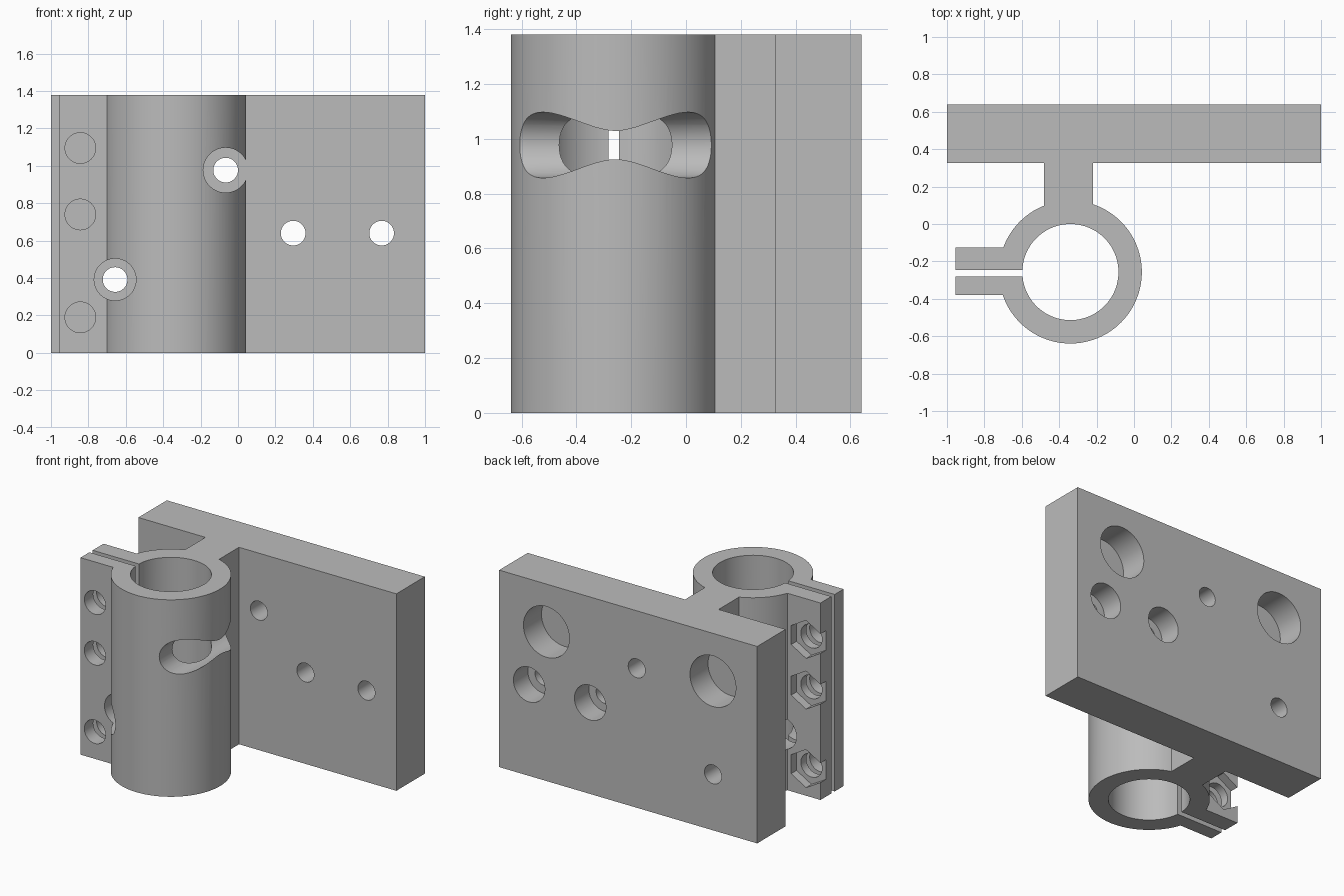
import bpy, bmesh
from math import pi, sin, cos, asin, acos, radians
from mathutils import Matrix, Vector

cube = bpy.data.objects.get("Cube")
if cube:
    bpy.data.objects.remove(cube, do_unlink=True)

HEIGHT = 1.38
CX, CY = -0.34, -0.257            # clamp tube axis
R_OUT, R_IN = 0.382, 0.257
BACK, FACE = 0.64, 0.325          # plate back and front
WEB = (-0.48, -0.22)
TAB_END = -0.955
TAB_Y = (-0.125, -0.245, -0.282, -0.38)

grey = bpy.data.materials.new("plain grey")
grey.use_nodes = True
grey.diffuse_color = (0.5, 0.5, 0.5, 1)
grey.node_tree.nodes["Principled BSDF"].inputs["Base Color"].default_value = (0.5, 0.5, 0.5, 1)


def arc(radius, start, end, steps):
    angles = [start + (end - start) * i / steps for i in range(steps + 1)]
    return [(CX + radius * cos(a), CY + radius * sin(a)) for a in angles]


def left_angle(y, radius):
    """Angle on the tube's slotted side at the given y."""
    return pi - asin((y - CY) / radius)


def make_object(name, bm):
    bmesh.ops.recalc_face_normals(bm, faces=bm.faces)
    mesh = bpy.data.meshes.new(name)
    bm.to_mesh(mesh)
    bm.free()
    mesh.materials.append(grey)
    obj = bpy.data.objects.new(name, mesh)
    bpy.context.scene.collection.objects.link(obj)
    return obj


# Plate, web, split tube and tabs as one extruded outline
outline = [(-1, BACK), (-1, FACE), (WEB[0], FACE)]
outline += arc(R_OUT, acos((WEB[0] - CX) / R_OUT), left_angle(TAB_Y[0], R_OUT), 20)
outline += [(TAB_END, TAB_Y[0]), (TAB_END, TAB_Y[1])]
outline += arc(R_IN, left_angle(TAB_Y[1], R_IN), left_angle(TAB_Y[2], R_IN) - 2 * pi, 80)
outline += [(TAB_END, TAB_Y[2]), (TAB_END, TAB_Y[3])]
outline += arc(R_OUT, left_angle(TAB_Y[3], R_OUT), 2 * pi + acos((WEB[1] - CX) / R_OUT), 70)
outline += [(WEB[1], FACE), (1, FACE), (1, BACK)]

bm = bmesh.new()
base = bm.faces.new([bm.verts.new((x, y, 0)) for x, y in outline])
top = bmesh.ops.extrude_face_region(bm, geom=[base])["geom"]
bmesh.ops.translate(bm, vec=(0, 0, HEIGHT), verts=[v for v in top if isinstance(v, bmesh.types.BMVert)])
bracket = make_object("clamp_bracket", bm)


def drill(x, z, radius, y0, y1, sides=48, turn=0.0):
    """Cut a round or many-sided hole along y."""
    cutter_bm = bmesh.new()
    place = (Matrix.Translation(Vector((x, (y0 + y1) / 2, z)))
             @ Matrix.Rotation(pi / 2, 4, 'X') @ Matrix.Rotation(turn, 4, 'Z'))
    bmesh.ops.create_cone(cutter_bm, cap_ends=True, segments=sides, radius1=radius,
                          radius2=radius, depth=y1 - y0, matrix=place)
    cutter = make_object("hole_cutter", cutter_bm)
    cutter.hide_render = True
    mod = bracket.modifiers.new("hole", 'BOOLEAN')
    mod.operation = 'DIFFERENCE'
    mod.solver = 'EXACT'
    mod.object = cutter
    bpy.ops.object.modifier_apply(modifier=mod.name)
    bpy.data.objects.remove(cutter, do_unlink=True)


bpy.ops.object.select_all(action='DESELECT')
bpy.context.view_layer.objects.active = bracket
bracket.select_set(True)

# Plate screw holes
screws = [(-0.066, 0.977), (-0.657, 0.392), (0.295, 0.64), (0.768, 0.64)]
for x, z in screws:
    drill(x, z, 0.066, 0.28, 0.7)

# Tool access holes through the tube, in line with two screws
for (x, z), radius in zip(screws[:2], (0.12, 0.112)):
    drill(x, z, radius, -0.8, 0.27)

# Counterbores and blind pockets in the plate back
for x, z in screws[2:]:
    drill(x, z, 0.122, BACK - 0.16, 0.75)
for x in (0.634, -0.657):
    drill(x, 1.045, 0.178, BACK - 0.2, 0.75)

# Clamp bolt holes with hexagonal nut recesses
for z in (0.19, 0.74, 1.095):
    drill(-0.843, z, 0.082, -0.5, 0.0)
    drill(-0.843, z, 0.133, TAB_Y[0] - 0.06, 0.0, sides=6)

bpy.ops.object.shade_smooth_by_angle(angle=radians(30))
